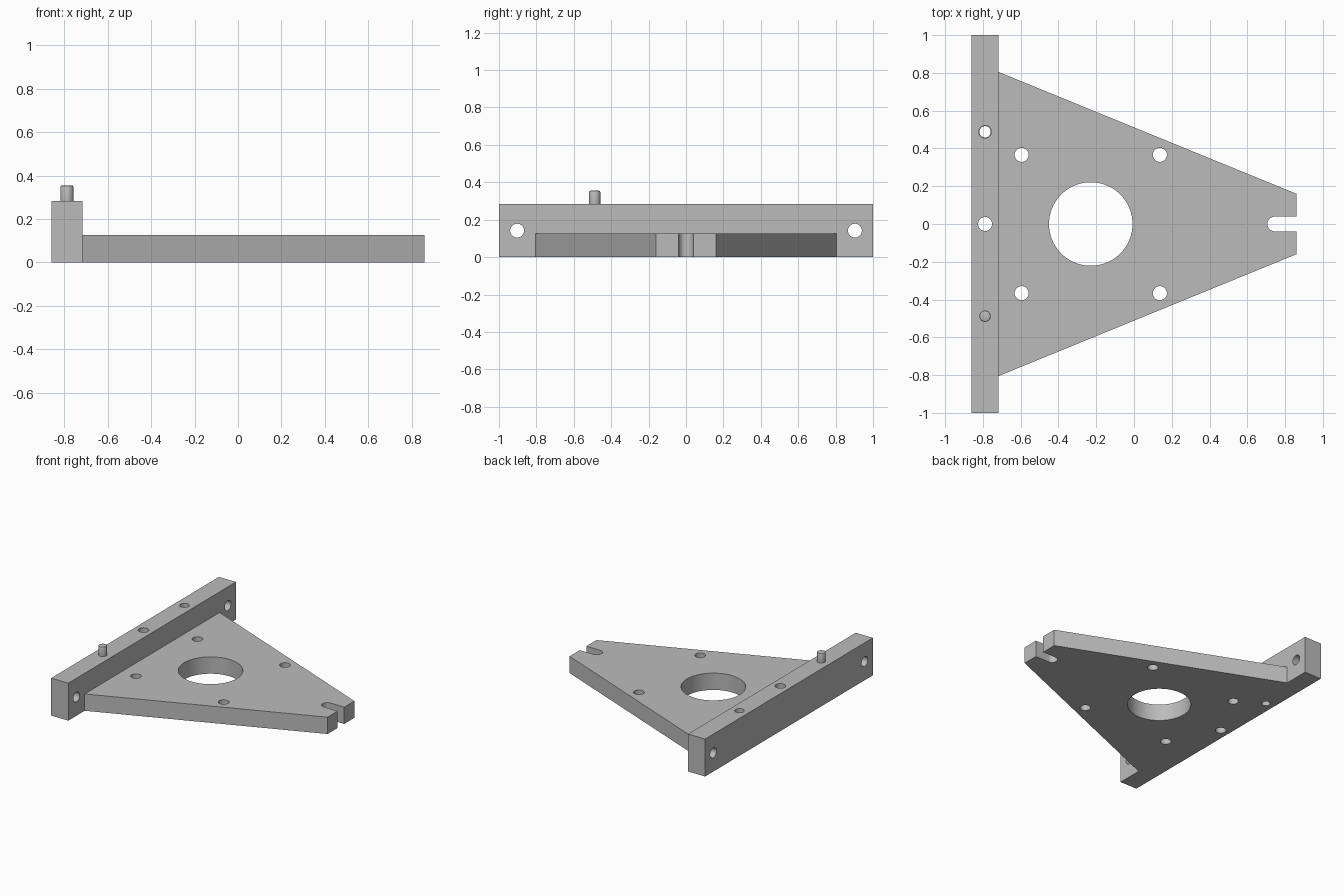
import bpy
import bmesh
from math import pi
from mathutils import Matrix

cube = bpy.data.objects.get("Cube")
if cube:
    bpy.data.objects.remove(cube, do_unlink=True)

grey = bpy.data.materials.new("light grey metal")
grey.use_nodes = True
GREY = (0.5, 0.5, 0.5, 1)
grey.diffuse_color = GREY
grey.node_tree.nodes["Principled BSDF"].inputs["Base Color"].default_value = GREY


def add_object(name, bm):
    bmesh.ops.recalc_face_normals(bm, faces=bm.faces)
    mesh = bpy.data.meshes.new(name)
    bm.to_mesh(mesh)
    bm.free()
    mesh.materials.append(grey)
    obj = bpy.data.objects.new(name, mesh)
    bpy.context.collection.objects.link(obj)
    return obj


def prism(name, outline, bottom, top):
    bm = bmesh.new()
    face = bm.faces.new([bm.verts.new((x, y, bottom)) for x, y in outline])
    side = bmesh.ops.extrude_face_region(bm, geom=[face])
    verts = [g for g in side["geom"] if isinstance(g, bmesh.types.BMVert)]
    bmesh.ops.translate(bm, verts=verts, vec=(0, 0, top - bottom))
    return add_object(name, bm)


def box(name, x0, x1, half, bottom, top):
    return prism(name, [(x0, -half), (x1, -half), (x1, half), (x0, half)], bottom, top)


def cylinder(name, centre, radius, depth, axis="Z", sides=48):
    bm = bmesh.new()
    turn = Matrix.Rotation(pi / 2, 4, "Y") if axis == "X" else Matrix()
    bmesh.ops.create_cone(bm, cap_ends=True, segments=sides, radius1=radius,
                          radius2=radius, depth=depth,
                          matrix=Matrix.Translation(centre) @ turn)
    return add_object(name, bm)


def activate(obj):
    bpy.ops.object.select_all(action="DESELECT")
    obj.select_set(True)
    bpy.context.view_layer.objects.active = obj


def cut(target, cutter):
    cutter.hide_render = True
    mod = target.modifiers.new("cut", "BOOLEAN")
    mod.operation = "DIFFERENCE"
    mod.solver = "EXACT"
    mod.object = cutter
    activate(target)
    bpy.ops.object.modifier_apply(modifier=mod.name)
    bpy.data.objects.remove(cutter, do_unlink=True)


BACK, JOINT, TIP = -0.86, -0.717, 0.86
BAR_TOP, PLATE_TOP = 0.283, 0.127
BAR_MID = (BACK + JOINT) / 2
HOLE = 0.037

# Tapered plate with a large bore and four bolt holes
plate = prism("tapered_plate", [(JOINT, -0.805), (TIP, -0.16), (TIP, 0.16), (JOINT, 0.805)],
              0, PLATE_TOP)
cut(plate, cylinder("bore_cutter", (-0.229, 0, 0), 0.221, 1, sides=96))
for x in (-0.595, 0.137):
    for y in (-0.366, 0.366):
        cut(plate, cylinder("bolt_cutter", (x, y, 0), HOLE, 1))

# Round-ended slot at the narrow tip
SLOT = 0.039
cut(plate, cylinder("slot_end_cutter", (0.745, 0, 0), SLOT, 1))
cut(plate, box("slot_cutter", 0.745, 1, SLOT, -0.5, 0.5))

# Upright bar with end holes, centre hole and stepped dowel hole
bar = box("mounting_bar", BACK, JOINT, 1, 0, BAR_TOP)
for y in (-0.903, 0.903):
    cut(bar, cylinder("end_hole_cutter", (BAR_MID, y, BAR_TOP / 2), HOLE, 0.5, "X"))
cut(bar, cylinder("centre_hole_cutter", (BAR_MID, 0, 0), HOLE, 1))
cut(bar, cylinder("dowel_hole_cutter", (BAR_MID, 0.488, BAR_TOP), 0.033, 0.16))
cut(bar, cylinder("dowel_relief_cutter", (BAR_MID, 0.488, 0), 0.030, 1))

# Locating pin with a small bevelled top
PIN_TOP, PIN_BASE = 0.355, 0.25
pin = cylinder("locating_pin", (BAR_MID, -0.488, (PIN_TOP + PIN_BASE) / 2), 0.03,
               PIN_TOP - PIN_BASE)
bevel = pin.modifiers.new("bevel", "BEVEL")
bevel.width = 0.007
bevel.segments = 2
activate(pin)
bpy.ops.object.modifier_apply(modifier=bevel.name)

for part in (plate, bar, pin):
    activate(part)
    bpy.ops.object.shade_smooth_by_angle(angle=pi / 6)
